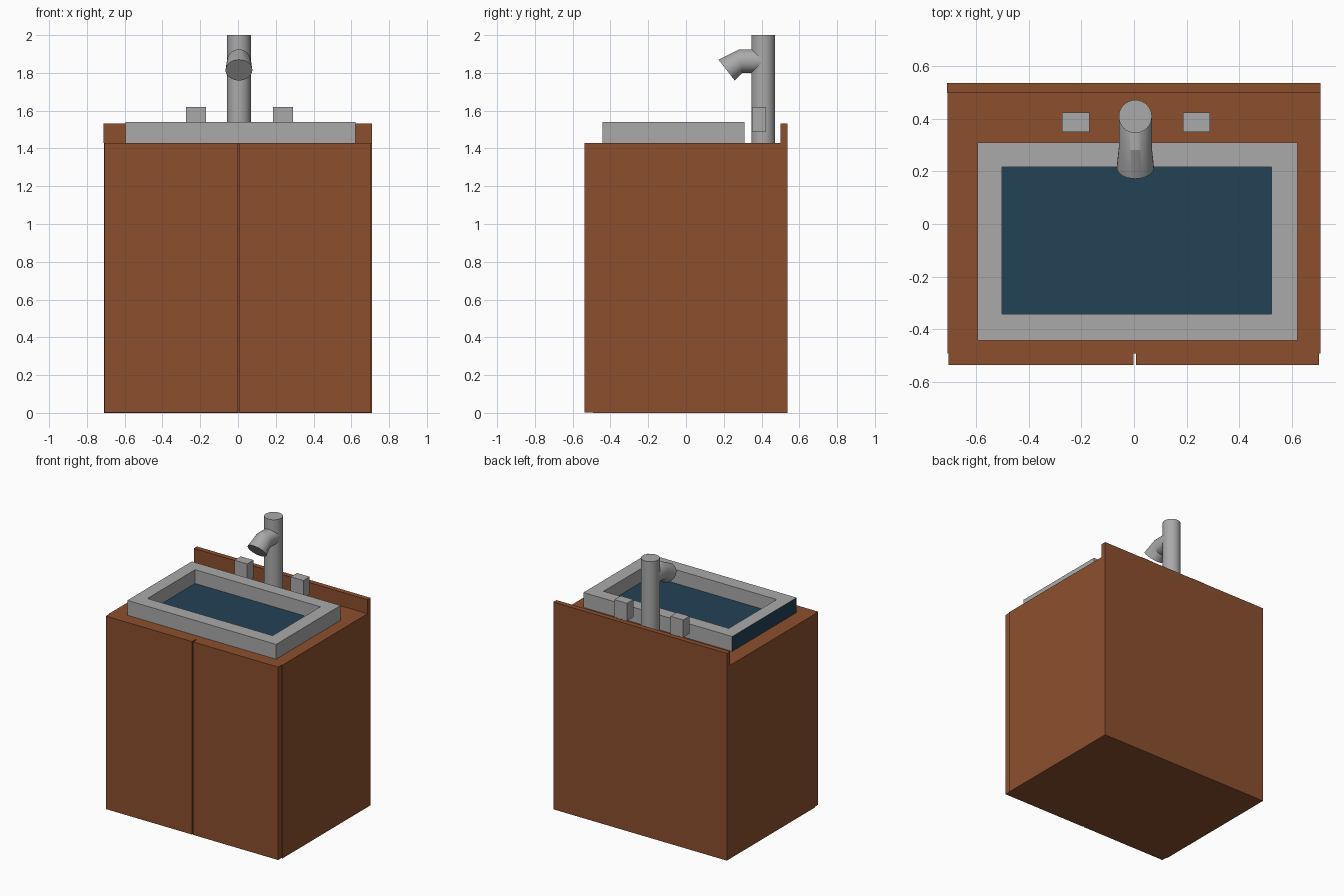
import bpy, bmesh, math
from mathutils import Vector

if "Cube" in bpy.data.objects:
    bpy.data.objects.remove(bpy.data.objects["Cube"])


def material(name, rgb):
    m = bpy.data.materials.new(name)
    m.diffuse_color = (*rgb, 1)
    m.use_nodes = True
    m.node_tree.nodes["Principled BSDF"].inputs["Base Color"].default_value = m.diffuse_color
    return m


WOOD = material("brown wood", (0.262, 0.078, 0.027))
METAL = material("grey metal", (0.40, 0.40, 0.40))
BLUE = material("dark blue", (0.016, 0.054, 0.089))


def finish(bm, name, *mats):
    bmesh.ops.recalc_face_normals(bm, faces=bm.faces)
    me = bpy.data.meshes.new(name)
    bm.to_mesh(me)
    bm.free()
    for m in mats:
        me.materials.append(m)
    ob = bpy.data.objects.new(name, me)
    bpy.context.collection.objects.link(ob)
    return ob


def box(name, x, y, z, mat):
    bm = bmesh.new()
    bmesh.ops.create_cube(bm, size=1)
    for v in bm.verts:
        v.co = [r[0] if c < 0 else r[1] for c, r in zip(v.co, (x, y, z))]
    return finish(bm, name, mat)


def tube(name, x, sections, mat, n=32):
    """Loft of ellipses; each section is (point a, point b, x radius) in the yz plane."""
    bm = bmesh.new()
    rings = []
    for a, b, r in sections:
        a, b = Vector((x, *a)), Vector((x, *b))
        mid, half = (a + b) / 2, (a - b) / 2
        rings.append([bm.verts.new(mid + half * math.cos(t) + Vector((r * math.sin(t), 0, 0)))
                      for t in (2 * math.pi * i / n for i in range(n))])
    for p, q in zip(rings, rings[1:]):
        for i in range(n):
            j = (i + 1) % n
            bm.faces.new((p[i], p[j], q[j], q[i]))
    bm.faces.new(rings[0])
    bm.faces.new(rings[-1])
    ob = finish(bm, name, mat)
    bpy.ops.object.select_all(action='DESELECT')
    ob.select_set(True)
    bpy.context.view_layer.objects.active = ob
    bpy.ops.object.shade_smooth_by_angle(angle=math.radians(25))
    return ob


# Cabinet with two doors and a backsplash
box("cabinet_body", (-0.71, 0.71), (-0.493, 0.537), (0, 1.43), WOOD)
box("left_door", (-0.706, -0.001), (-0.537, -0.493), (0.003, 1.43), WOOD)
box("right_door", (0.008, 0.704), (-0.537, -0.493), (0.003, 1.43), WOOD)
box("backsplash", (-0.712, 0.71), (0.5, 0.537), (1.43, 1.533), WOOD)

# Sink rim: rectangular frame, its outer left end is blue
bm = bmesh.new()


def loop(x0, x1, y0, y1, z):
    return [bm.verts.new((x, y, z)) for x, y in ((x0, y0), (x1, y0), (x1, y1), (x0, y1))]


outer, inner = (-0.595, 0.622, -0.443, 0.31), (-0.502, 0.523, -0.342, 0.216)
loops = [loop(*outer, 1.43), loop(*outer, 1.54), loop(*inner, 1.54), loop(*inner, 1.43)]
for k in range(4):
    p, q = loops[k], loops[(k + 1) % 4]
    for i in range(4):
        j = (i + 1) % 4
        bm.faces.new((p[i], p[j], q[j], q[i]))
for f in bm.faces:
    if f.calc_center_median().x < -0.59:
        f.material_index = 1
finish(bm, "sink_rim", METAL, BLUE)

# Basin floor
box("basin_floor", (-0.502, 0.523), (-0.342, 0.216), (1.43, 1.438), BLUE)

# Faucet post and bent, flared spout
FX, FY, R = 0.005, 0.409, 0.063
tube("faucet_post", FX, [((FY + R, z), (FY - R, z), R) for z in (1.43, 2.0)], METAL)
tube("faucet_spout", FX, [((FY, 1.925), (FY, 1.80), R),
                          ((0.282, 1.925), (0.298, 1.80), R),
                          ((0.172, 1.87), (0.258, 1.76), 0.071)], METAL)

# Tap handles either side of the post
for side, x in (("left", -0.222), ("right", 0.238)):
    box(side + "_handle", (x - 0.052, x + 0.052), (0.35, 0.424), (1.49, 1.62), METAL)
